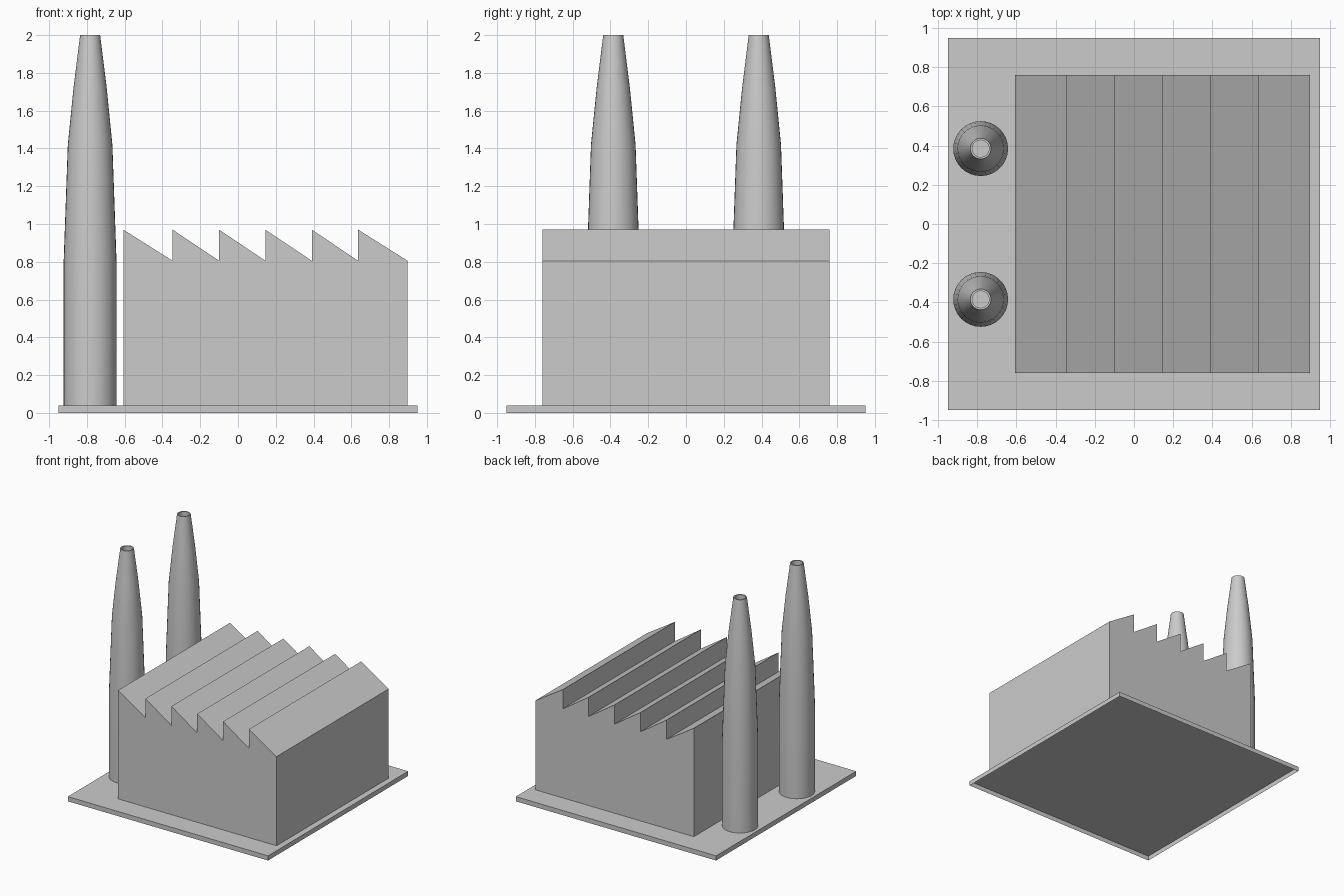
import bpy, bmesh, math

if "Cube" in bpy.data.objects:
    bpy.data.objects.remove(bpy.data.objects["Cube"])


def make_object(name, bm, smooth=False):
    bmesh.ops.recalc_face_normals(bm, faces=bm.faces)
    mesh = bpy.data.meshes.new(name)
    bm.to_mesh(mesh)
    bm.free()
    obj = bpy.data.objects.new(name, mesh)
    bpy.context.collection.objects.link(obj)
    if smooth:
        bpy.ops.object.select_all(action='DESELECT')
        obj.select_set(True)
        bpy.context.view_layer.objects.active = obj
        bpy.ops.object.shade_smooth_by_angle(angle=math.radians(40))
    return obj


# Ground slab: a shallow tray, open underneath
bm = bmesh.new()
bmesh.ops.create_cube(bm, size=1)
for v in bm.verts:
    v.co = (v.co.x * 1.9, v.co.y * 1.9, (v.co.z + 0.5) * 0.04)
bm.normal_update()
bottom = [f for f in bm.faces if f.normal.z < -0.9]
bmesh.ops.delete(bm, geom=bottom, context='FACES_ONLY')
# Normals already point outwards on the cube
make_object("ground_slab", bm)

# Factory hall: saw-tooth profile extruded along y
teeth = [-0.607, -0.346, -0.10, 0.145, 0.391, 0.636, 0.898]
base, eave, ridge = 0.04, 0.805, 0.97
profile = [(teeth[0], base)]
for left, right in zip(teeth, teeth[1:]):
    profile += [(left, ridge), (right, eave)]
profile.append((teeth[-1], base))
bm = bmesh.new()
face = bm.faces.new([bm.verts.new((x, -0.76, z)) for x, z in profile])
extruded = bmesh.ops.extrude_face_region(bm, geom=[face], use_keep_orig=True)
for v in extruded["geom"]:
    if isinstance(v, bmesh.types.BMVert):
        v.co.y = 0.76
make_object("factory_hall", bm)

# Chimneys: tapered profile spun around z, with a recessed flue
chimney = [(0.14, 0.04), (0.14, 0.80), (0.118, 1.42), (0.088, 1.72),
           (0.053, 2.0), (0.043, 2.0), (0.043, 1.90), (0, 1.90)]
for side, y in (("front", -0.385), ("back", 0.385)):
    bm = bmesh.new()
    pts = [bm.verts.new((r, 0, z)) for r, z in chimney]
    edges = [bm.edges.new(pair) for pair in zip(pts, pts[1:])]
    bmesh.ops.spin(bm, geom=pts + edges, cent=(0, 0, 0), axis=(0, 0, 1),
                   angle=math.tau, steps=32, use_duplicate=False)
    bmesh.ops.remove_doubles(bm, verts=bm.verts, dist=0.0005)
    obj = make_object(side + "_chimney", bm, smooth=True)
    obj.location = (-0.783, y, 0)
